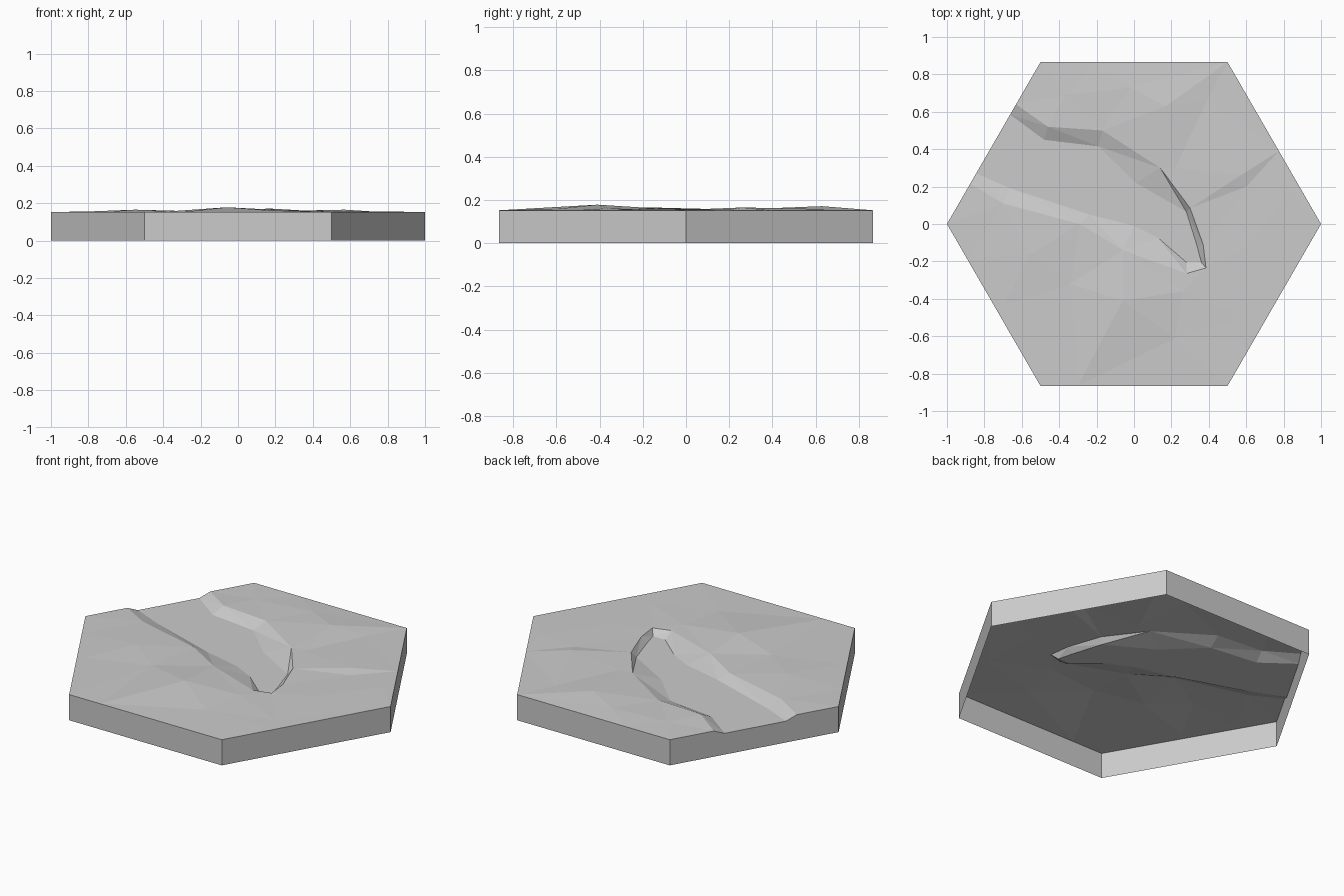
import bpy, bmesh, math
from mathutils import Vector
from mathutils.geometry import delaunay_2d_cdt

RIM = 0.152      # height of the tile edge
BED = 0.126      # height of the river bed
SLOPE = math.sqrt(3)

old = bpy.data.objects.get("Cube")
if old:
    bpy.data.objects.remove(old)

stone = bpy.data.materials.new("plain_grey")
stone.use_nodes = True
grey = (0.6, 0.6, 0.6, 1)
stone.diffuse_color = grey
stone.node_tree.nodes["Principled BSDF"].inputs["Base Color"].default_value = grey


def left_edge(y, z):
    """Point on the slanted edge where the river leaves the tile."""
    return (abs(y) / SLOPE - 1, y, z)


def right_edge(y):
    return (1 - abs(y) / SLOPE, y, RIM)


def raised(points):
    """Turn (x, y, rise in thousandths above the rim) into 3D points."""
    return [(x, y, RIM + rise / 1000) for x, y, rise in points]


# Top lip of the river bank, round the rounded end and back to the edge
lip = [left_edge(.64, RIM)] + raised([
    (-.46, .52, 9), (-.17, .5, 5), (.14, .3, 5), (.3, .085, 6),
    (.37, -.11, 4), (.385, -.235, 5), (.28, -.265, 6), (-.06, -.14, 9),
    (-.29, 0, 6), (-.7, .11, 6)]) + [left_edge(.215, RIM)]

# Foot of the river bank
foot = [left_edge(.585, BED)] + [(x, y, BED) for x, y in [
    (-.48, .45), (-.19, .415), (.01, .22), (.28, .065), (.335, -.11),
    (.36, -.205), (.28, -.205), (.13, -.075), (0, -.01), (-.24, .05),
    (-.66, .19)]] + [left_edge(.27, BED)]

# Low hills on both banks
hills = raised([
    (-.06, -.41, 26), (-.34, -.32, 6), (-.55, -.16, 13), (-.7, -.44, 2),
    (.22, -.61, 5), (.26, -.36, 9), (.6, -.13, 4), (.6, -.5, 1),
    (.17, .63, 19), (-.02, .73, 9), (-.37, .69, 4), (.39, .66, 5),
    (.22, .3, 6), (.57, .26, 13), (.6, .2, 2), (.83, .17, 3)])

# Outline: six corners plus the points lying on the edges
half = SLOPE / 2
rim = [(math.cos(k * math.pi / 3), math.sin(k * math.pi / 3), RIM) for k in range(6)]
rim += [(-.3, -half, RIM), (-.21, half, RIM), left_edge(-.19, RIM),
        right_edge(.39), right_edge(-.6)]
rim += [lip[0], lip[-1], foot[0], foot[-1]]
rim.sort(key=lambda p: math.atan2(p[1], p[0]))

# Triangulate the ground, keeping the outline and the bank lines as edges
points = rim + lip[1:-1] + foot[1:-1] + hills
index = {p: i for i, p in enumerate(points)}
edges = [(i, (i + 1) % len(rim)) for i in range(len(rim))]
for line in (lip, foot):
    edges += [(index[a], index[b]) for a, b in zip(line, line[1:])]
flat, _, faces, origin, _, _ = delaunay_2d_cdt(
    [Vector(p[:2]) for p in points], edges, [], 1, 1e-5)

bm = bmesh.new()
verts = [bm.verts.new((p.x, p.y, points[src[0]][2] if src else RIM))
         for p, src in zip(flat, origin)]
for face in faces:
    bm.faces.new([verts[i] for i in face])

# Side walls dropped from the outline, open underneath
border = [e for e in bm.edges if e.is_boundary]
walls = bmesh.ops.extrude_edge_only(bm, edges=border)
for item in walls["geom"]:
    if isinstance(item, bmesh.types.BMVert):
        item.co.z = 0
bmesh.ops.recalc_face_normals(bm, faces=bm.faces)

mesh = bpy.data.meshes.new("river_tile")
bm.to_mesh(mesh)
bm.free()
mesh.materials.append(stone)
tile = bpy.data.objects.new("river_tile", mesh)
bpy.context.collection.objects.link(tile)
